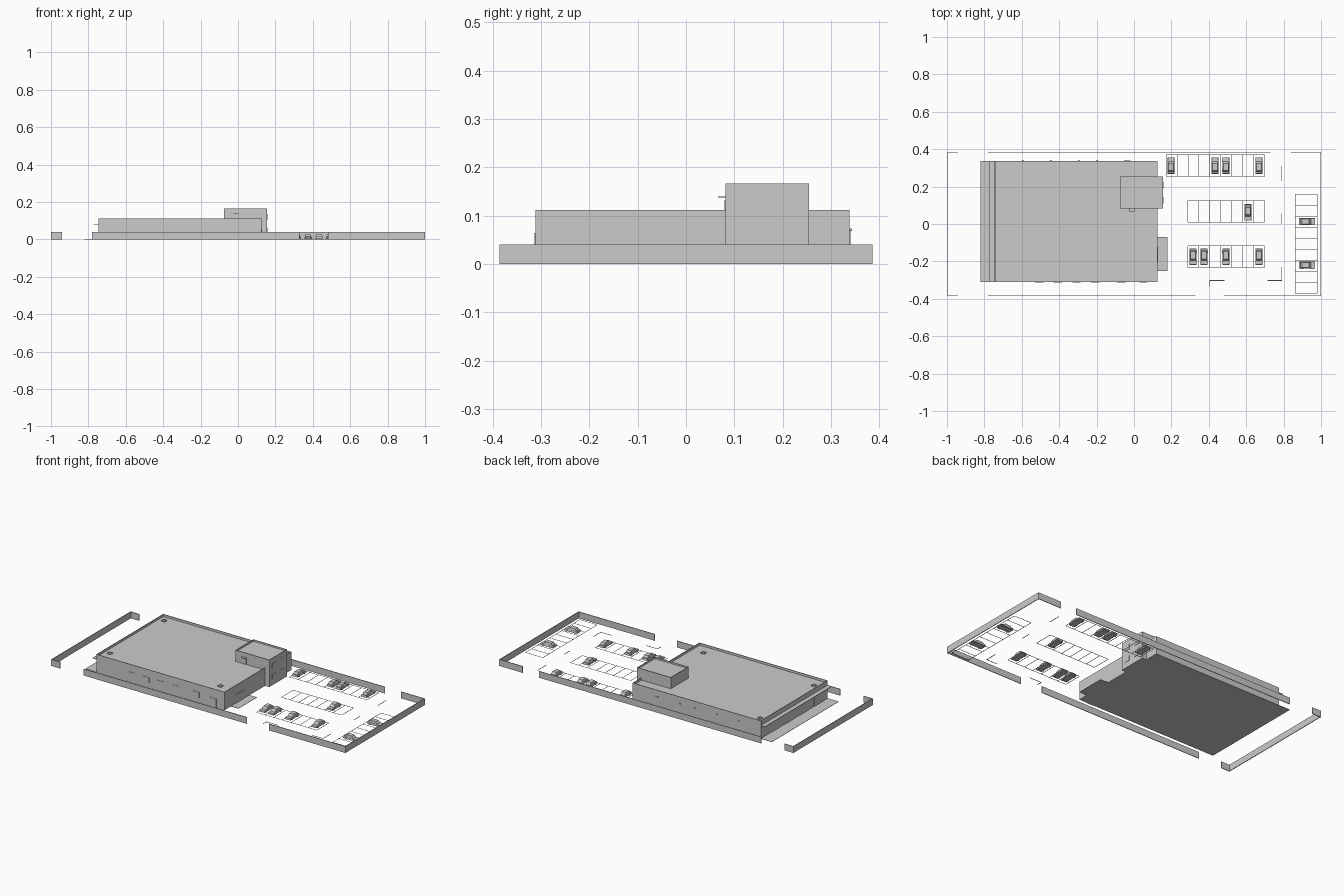
import bpy, bmesh
from math import pi
from mathutils import Matrix, Vector

if "Cube" in bpy.data.objects:
    bpy.data.objects.remove(bpy.data.objects["Cube"])


def finish(name, bm):
    bmesh.ops.recalc_face_normals(bm, faces=bm.faces)
    me = bpy.data.meshes.new(name)
    bm.to_mesh(me)
    bm.free()
    ob = bpy.data.objects.new(name, me)
    bpy.context.collection.objects.link(ob)
    return ob


def add_box(bm, x0, x1, y0, y1, z0, z1):
    m = Matrix.Translation(((x0 + x1) / 2, (y0 + y1) / 2, (z0 + z1) / 2)) @ \
        Matrix.Diagonal((x1 - x0, y1 - y0, z1 - z0, 1))
    return bmesh.ops.create_cube(bm, size=1, matrix=m)["verts"]


def boxes(name, items):
    bm = bmesh.new()
    for b in items:
        add_box(bm, *b)
    return finish(name, bm)


def block_with_parapet(name, x0, x1, y0, y1, z1, rim, depth):
    # Box whose top is inset and sunk to leave a parapet
    bm = bmesh.new()
    add_box(bm, x0, x1, y0, y1, 0, z1)
    bm.normal_update()
    top = max(bm.faces, key=lambda f: f.calc_center_median().z)
    bmesh.ops.inset_region(bm, faces=[top], thickness=rim)
    inner = bmesh.ops.extrude_face_region(bm, geom=[top])
    bmesh.ops.delete(bm, geom=[top], context='FACES_ONLY')
    vs = [v for v in inner["geom"] if isinstance(v, bmesh.types.BMVert)]
    bmesh.ops.translate(bm, verts=vs, vec=(0, 0, -depth))
    return finish(name, bm)


# Perimeter wall with gate openings
W, D, T, H = 1.0, 0.386, 0.004, 0.04
boxes("perimeter_wall", [
    (-W, -W + T, -D, D, 0, H), (W - T, W, -D, D, 0, H),
    (-W, -0.94, D - T, D, 0, H), (-0.78, 0.73, D - T, D, 0, H), (0.84, W, D - T, D, 0, H),
    (-W, -0.94, -D, -D + T, 0, H), (-0.78, 0.33, -D, -D + T, 0, H), (0.48, W, -D, -D + T, 0, H)])

# Main hall and entrance tower
X0, X1, Y0, Y1 = -0.745, 0.126, -0.311, 0.338
block_with_parapet("main_hall", X0, X1, Y0, Y1, 0.111, 0.005, 0.014)
block_with_parapet("entrance_tower", -0.075, 0.155, 0.082, 0.255, 0.166, 0.004, 0.010)

# Loading side: ground slab and canopy
boxes("loading_slab", [(-0.82, X0, Y0, Y1, 0, 0.002)])
boxes("loading_canopy", [(-0.772, X0, Y0, Y1, 0.079, 0.082)])
boxes("entrance_slab", [(X1, 0.178, -0.25, -0.07, 0, 0.002)])

# Roof hatches
for i, (x, y) in enumerate([(-0.705, 0.29), (-0.705, -0.235), (0.045, -0.235)]):
    block_with_parapet(f"roof_hatch_{i}", x - 0.012, x + 0.012, y - 0.012, y + 0.012, 0.102, 0.005, 0.003)

# Facade openings as thin raised panels
P = 0.002
boxes("front_windows", [(x, x + 0.045, Y0 - P, Y0, 0.03, 0.064)
                        for x in (-0.53, -0.43, -0.33, -0.23, -0.09)])
boxes("front_door", [(0.03, 0.07, Y0 - P, Y0, 0, 0.055)])
boxes("loading_doors", [(X0 - P, X0, y, y + 0.08, 0, 0.06)
                        for y in (-0.26, -0.12, 0.02, 0.16)])
boxes("entrance_doors", [(X1, X1 + P, y, y + 0.04, 0, 0.055)
                         for y in (-0.205, -0.163)])
boxes("tower_windows", [(0.155, 0.155 + P, y, y + 0.035, z, z + 0.03)
                        for y in (0.11, 0.19) for z in (0.035, 0.105)])
boxes("rear_door", [(-0.05, -0.02, Y1, Y1 + P, 0, 0.07)])
boxes("rear_lamps", [(x, x + 0.008, Y1, Y1 + 0.005, 0.068, 0.073)
                     for x in (-0.6, -0.45, -0.30, -0.20, -0.05)])

# Roof access door with small awning
boxes("roof_door", [(-0.023, 0.0, 0.08, 0.082, 0.097, 0.132)])
boxes("roof_door_awning", [(-0.026, 0.002, 0.066, 0.082, 0.137, 0.139)])


# Painted parking bays
LW, LZ = 0.0015, 0.001


def bays(name, x0, x1, y0, y1, n, along_x=True):
    lines = []
    for i in range(n + 1):
        if along_x:
            x = x0 + (x1 - x0) * i / n
            lines.append((x - LW, x + LW, y0, y1, 0, LZ))
        else:
            y = y0 + (y1 - y0) * i / n
            lines.append((x0, x1, y - LW, y + LW, 0, LZ))
    if along_x:
        lines += [(x0, x1, y - LW, y + LW, 0, LZ) for y in (y0, y1)]
    else:
        lines += [(x - LW, x + LW, y0, y1, 0, LZ) for x in (x0, x1)]
    boxes(name, lines)


bays("parking_bays_back", 0.172, 0.698, 0.255, 0.37, 9)
bays("parking_bays_middle", 0.288, 0.698, 0.01, 0.125, 7)
bays("parking_bays_front", 0.288, 0.698, -0.232, -0.117, 7)
bays("parking_bays_right", 0.862, 0.98, -0.37, 0.158, 9, False)

# Painted lane guides
G = 0.002
boxes("lane_guides", [
    (0.79 - G, 0.79 + G, 0.23, 0.31, 0, LZ), (0.79 - G, 0.79 + G, 0.0, 0.055, 0, LZ),
    (0.79 - G, 0.79 + G, -0.302, -0.23, 0, LZ), (0.715, 0.79, -0.304, -0.3, 0, LZ),
    (0.405 - G, 0.405 + G, -0.335, -0.3, 0, LZ), (0.405, 0.485, -0.304, -0.3, 0, LZ)])


# Parked cars: hull, tapered cabin and wheels in one mesh
def car(name, x, y, turn=0.0):
    bm = bmesh.new()
    hull = add_box(bm, -0.019, 0.019, -0.044, 0.044, 0.004, 0.017)
    for v in hull:
        if v.co.z > 0.01:
            v.co = Vector((v.co.x * 0.9, v.co.y * 0.96, v.co.z - (0.003 if v.co.y < 0 else 0)))
    cabin = add_box(bm, -0.0165, 0.0165, -0.022, 0.036, 0.014, 0.028)
    for v in cabin:
        if v.co.z > 0.02:
            v.co.x *= 0.8
            v.co.y += 0.011 if v.co.y < 0 else -0.009
    for sx in (-1, 1):
        for wy in (-0.027, 0.027):
            m = Matrix.Translation((sx * 0.0165, wy, 0.007)) @ Matrix.Rotation(pi / 2, 4, 'Y')
            bmesh.ops.create_cone(bm, cap_ends=True, segments=12, radius1=0.007,
                                  radius2=0.007, depth=0.006, matrix=m)
    ob = finish(name, bm)
    ob.location = (x, y, 0)
    ob.rotation_euler.z = turn


spots = [(x, 0.312, pi) for x in (0.198, 0.433, 0.491, 0.668)]
spots += [(0.609, 0.062, 0)]
spots += [(x, -0.175, 0) for x in (0.316, 0.375, 0.491, 0.668)]
spots += [(0.925, y, pi / 2) for y in (0.013, -0.22)]
for i, s in enumerate(spots):
    car(f"parked_car_{i}", *s)
